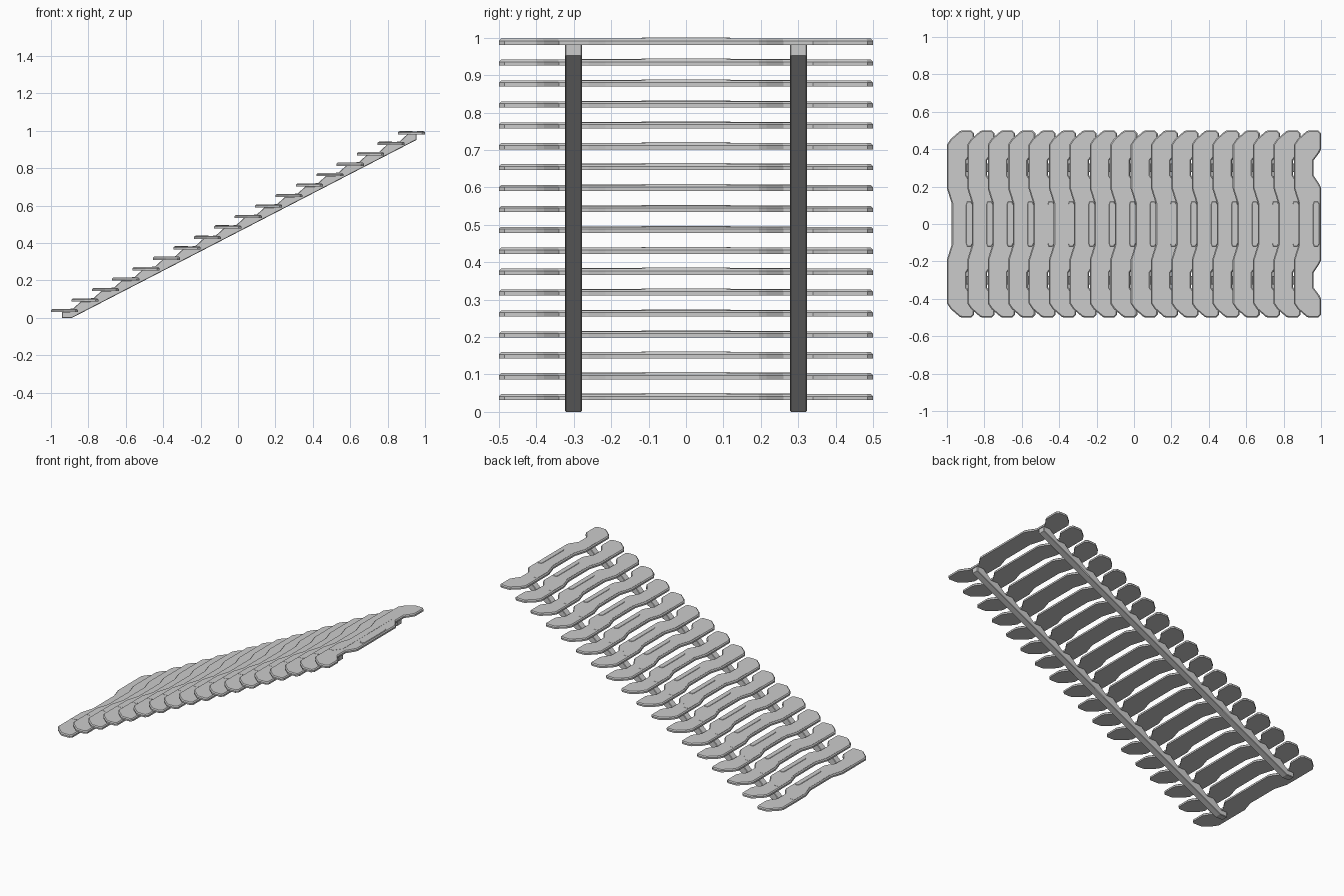
import bpy, bmesh

if "Cube" in bpy.data.objects:
    bpy.data.objects.remove(bpy.data.objects["Cube"])

N = 18                              # number of treads
DX, DZ = 1.855 / (N - 1), 0.95 / (N - 1)
X0, Z0 = -1.0, 0.031                # front edge and underside of the first tread
T = 0.0165                          # tread thickness


def prism(name, outline, extrude, bevel=0.0, top_only=False):
    """Extrude a flat 3D outline along a vector and chamfer its rim."""
    bm = bmesh.new()
    face = bm.faces.new([bm.verts.new(p) for p in outline])
    res = bmesh.ops.extrude_face_region(bm, geom=[face])
    verts = [v for v in res["geom"] if isinstance(v, bmesh.types.BMVert)]
    bmesh.ops.translate(bm, verts=verts, vec=extrude)
    bmesh.ops.recalc_face_normals(bm, faces=bm.faces)
    if bevel:
        caps = [f for f in res["geom"] if isinstance(f, bmesh.types.BMFace)]
        if not top_only:
            caps.append(min(bm.faces, key=lambda f: f.calc_center_median().dot(
                caps[0].normal) if len(f.verts) == len(outline) else 9))
        edges = list({e for f in caps for e in f.edges})
        bmesh.ops.bevel(bm, geom=edges, offset=bevel, segments=1,
                        affect='EDGES', profile=0.5)
    me = bpy.data.meshes.new(name)
    bm.to_mesh(me)
    bm.free()
    return me


def place(name, me, loc=(0, 0, 0)):
    ob = bpy.data.objects.new(name, me)
    ob.location = loc
    bpy.context.collection.objects.link(ob)
    return ob


def mirrored(half, z):
    """Close a half outline (y > 0) by mirroring it across y = 0."""
    return [(x, y, z) for x, y in half] + [(x, -y, z) for x, y in reversed(half)]


# tread plank: chamfered front corners, shallow front recess, two notches behind
tread_half = [(0.025, 0.11), (0.0, 0.19), (0.0, 0.425), (0.02, 0.455),
              (0.07, 0.498), (0.085, 0.5), (0.13, 0.5), (0.145, 0.485),
              (0.145, 0.40), (0.135, 0.38), (0.105, 0.34), (0.105, 0.26),
              (0.135, 0.215), (0.145, 0.195)]
tread = prism("tread", mirrored(tread_half, 0), (0, 0, T), 0.006, True)

# shallow raised foot pad on the front middle of each tread
pad_half = [(0.034, 0.11), (0.008, 0.19), (0.008, 0.30), (0.04, 0.30), (0.078, 0.25)]
pad = prism("pad", mirrored(pad_half, T - 0.002), (0, 0, 0.003))

# low ridge along the back middle
ridge_half = [(0.103, 0.105), (0.108, 0.12), (0.128, 0.12), (0.136, 0.105)]
ridge = prism("ridge", mirrored(ridge_half, T - 0.002), (0, 0, 0.0045), 0.002, True)

for i in range(N):
    loc = (X0 + i * DX, 0, Z0 + i * DZ)
    place(f"tread_{i + 1}", tread, loc)
    place(f"tread_pad_{i + 1}", pad, loc)
    place(f"tread_ridge_{i + 1}", ridge, loc)

# sawtooth stringers carrying the treads
profile = [(0.955, 0.952), (-0.888, 0.0), (-0.94, 0.0)]
for i in range(N):
    x, z = X0 + i * DX, Z0 + i * DZ + 0.002
    profile += [(x + (0.06 if i == 0 else 0.052), z)]
    profile += [(x + 0.1, z)] if i < N - 1 else [(0.955, z)]
for side, y in (("left", 0.278), ("right", -0.324)):
    me = prism("stringer", [(x, y, z) for x, z in profile], (0, 0.046, 0), 0.003)
    place(f"stringer_{side}", me)
